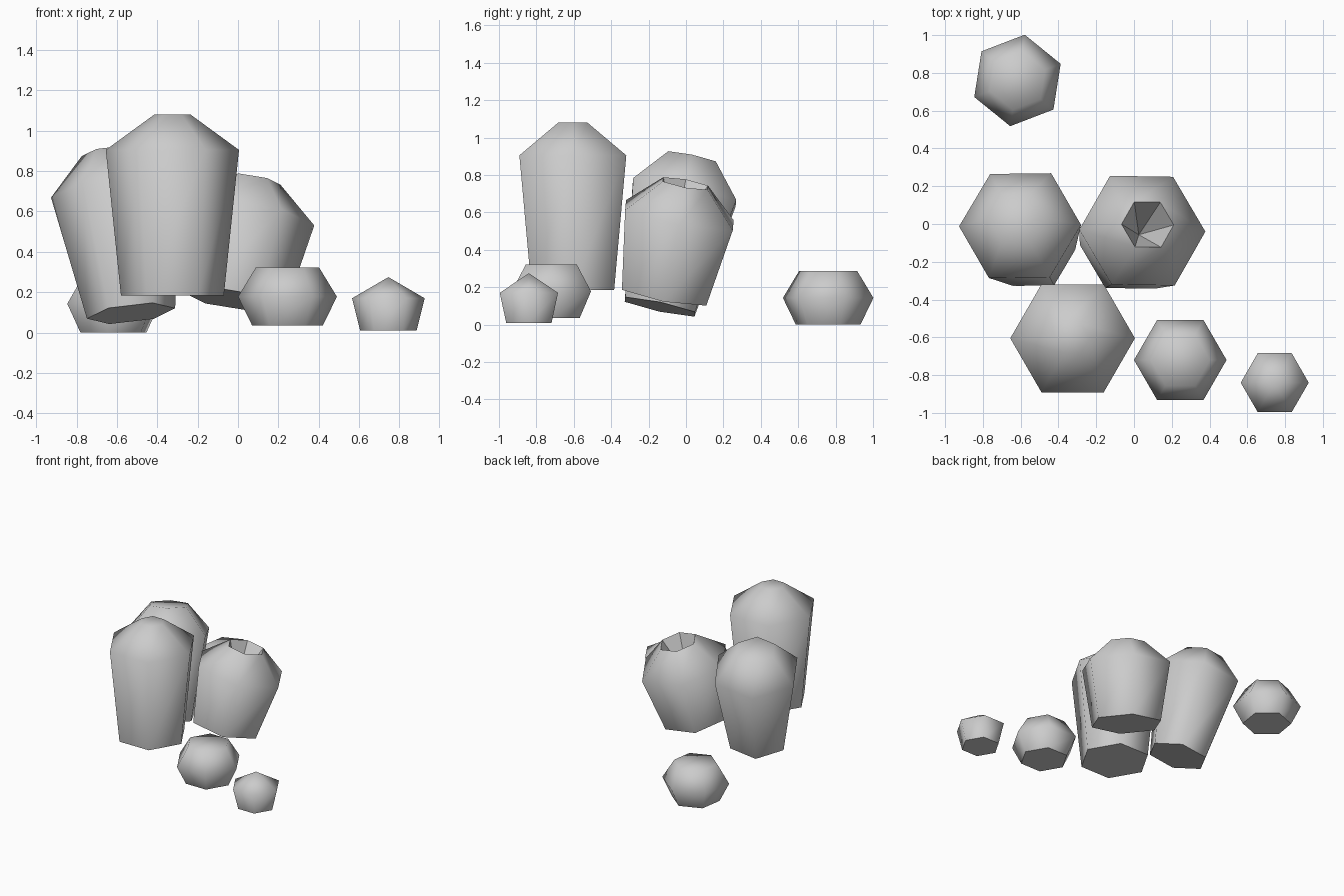
import bpy
import bmesh
from math import cos, sin, tau, radians
from mathutils import Vector

cube = bpy.data.objects.get("Cube")
if cube:
    bpy.data.objects.remove(cube, do_unlink=True)

stone = bpy.data.materials.new("stone_grey")
stone.use_nodes = True
GREY = (0.6, 0.6, 0.6, 1)
stone.diffuse_color = GREY
stone.node_tree.nodes["Principled BSDF"].inputs["Base Color"].default_value = GREY


def six_sided_rock(name, base, rings, axis=(0, 0, 1), turn=0, tip=None, hollow=False):
    """Loft hexagons given as (radius, height) along a leaning axis.
    tip closes the top with a point: a peak, or the floor of a pit when hollow."""
    bm = bmesh.new()
    loops = []
    for radius, height in rings:
        angles = [radians(turn) + tau * i / 6 for i in range(6)]
        loops.append([bm.verts.new((radius * cos(a), radius * sin(a), height))
                      for a in angles])

    # Walls and shoulders
    for low, high in zip(loops, loops[1:]):
        for i in range(6):
            j = (i + 1) % 6
            bm.faces.new((low[i], low[j], high[j], high[i])).smooth = True

    # Flat underside
    bm.faces.new(loops[0][::-1]).smooth = False

    # Top: flat cap, peak or pit
    top = loops[-1]
    if tip is None:
        bm.faces.new(top).smooth = True
    else:
        point = bm.verts.new((0, 0, tip))
        for i in range(6):
            bm.faces.new((top[i], top[(i + 1) % 6], point)).smooth = not hollow

    mesh = bpy.data.meshes.new(name)
    bm.to_mesh(mesh)
    bm.free()
    mesh.materials.append(stone)
    rock = bpy.data.objects.new(name, mesh)
    rock.location = base
    rock.rotation_mode = 'QUATERNION'
    rock.rotation_quaternion = Vector((0, 0, 1)).rotation_difference(Vector(axis))
    bpy.context.collection.objects.link(rock)
    return rock


# Three tall columns
six_sided_rock("tall_front_column", (-0.325, -0.605, 0.185),
               [(0.255, 0), (0.33, 0.72), (0.09, 0.895)])
six_sided_rock("leaning_right_column", (-0.53, -0.14, 0.095),
               [(0.22, 0), (0.325, 0.63), (0.15, 0.82)], axis=(-0.12, 0.215, 1))
six_sided_rock("hollow_left_column", (-0.025, -0.115, 0.165),
               [(0.265, 0), (0.338, 0.433), (0.14, 0.608)],
               axis=(0.165, 0.19, 1), tip=0.315, hollow=True)

# Low boulders and a pebble
boulder = [(0.175, 0), (0.245, 0.143), (0.157, 0.287)]
six_sided_rock("front_boulder", (0.245, -0.72, 0.035), boulder)
six_sided_rock("back_boulder", (-0.617, 0.76, 0), boulder, turn=21)
six_sided_rock("pointed_pebble", (0.745, -0.84, 0.01),
               [(0.14, 0), (0.18, 0.16)], tip=0.265)
